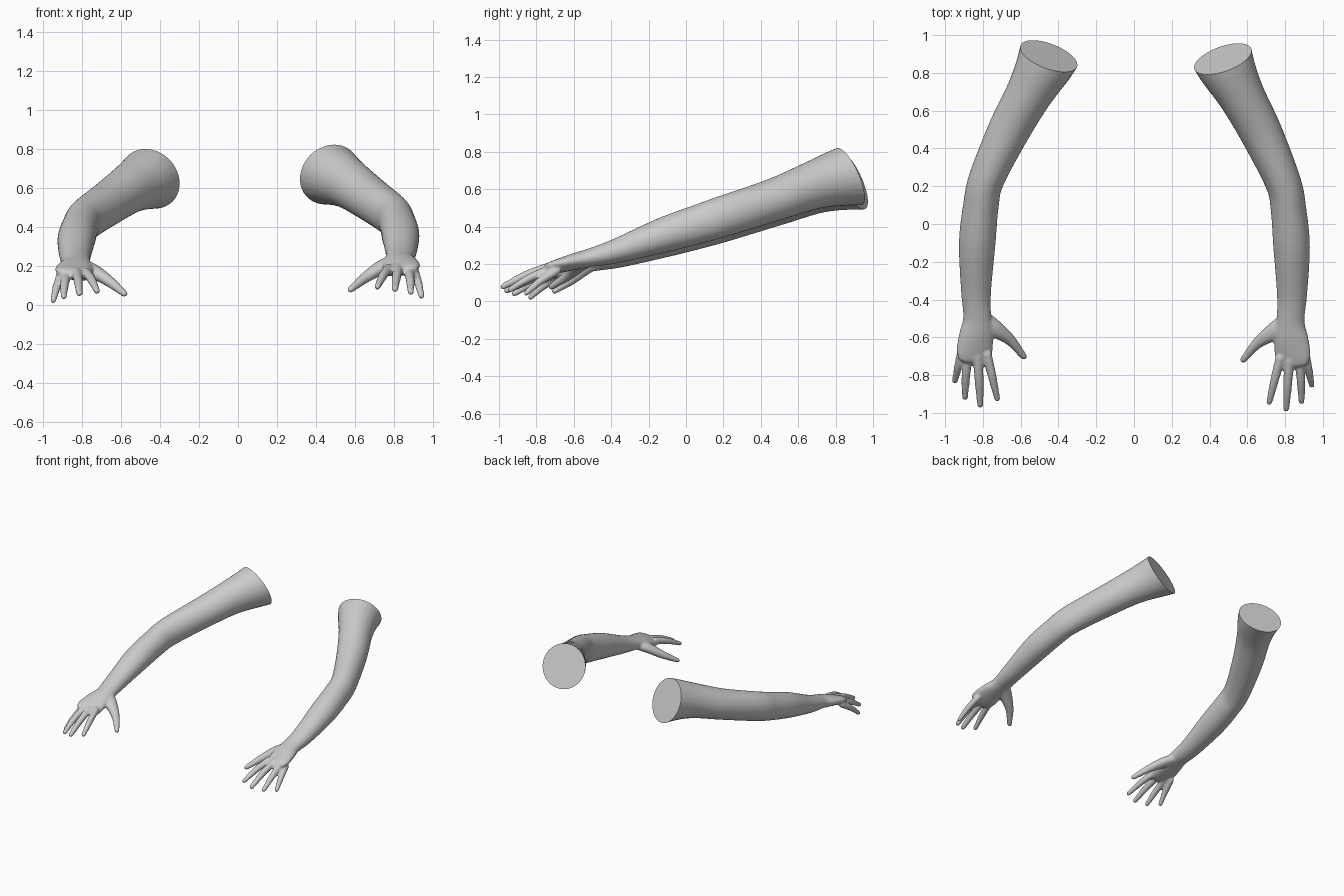
import bpy, bmesh, math
from mathutils import Vector, Matrix

cube = bpy.data.objects.get("Cube")
if cube:
    bpy.data.objects.remove(cube)

skin = bpy.data.materials.new("light_grey")
skin.use_nodes = True
GREY = (0.6, 0.6, 0.6, 1)
skin.diffuse_color = GREY
skin.node_tree.nodes["Principled BSDF"].inputs["Base Color"].default_value = GREY


def smooth_path(keys, steps=5):
    """Catmull-Rom through rows of x, y, z, half width, half height, roll."""
    rows = [Vector(k) for k in keys]
    ext = [rows[0] * 2 - rows[1]] + rows + [rows[-1] * 2 - rows[-2]]
    out = []
    for a, b, c, d in zip(ext, ext[1:], ext[2:], ext[3:]):
        for s in range(steps):
            t = s / steps
            out.append(0.5 * (2 * b + (c - a) * t + (2 * a - 5 * b + 4 * c - d) * t ** 2
                              + (3 * b - a - 3 * c + d) * t ** 3))
    return out + [rows[-1]]


def loft(bm, keys, sides=28):
    """Closed tube of elliptical sections with rounded ends."""
    path = smooth_path(keys)
    pts = [Vector(p[:3]) for p in path]
    n = len(pts)
    rings = []

    def ring(i, push, scale):
        tan = (pts[min(i + 1, n - 1)] - pts[max(i - 1, 0)]).normalized()
        side = tan.cross(Vector((0, 0, 1))).normalized()
        up = side.cross(tan)
        turn = Matrix.Rotation(path[i][5], 3, tan)
        side, up = turn @ side, turn @ up
        w, h = path[i][3] * scale, path[i][4] * scale
        c = pts[i] + tan * push * min(path[i][3], path[i][4])
        rings.append([bm.verts.new(c + side * w * math.cos(a) + up * h * math.sin(a))
                      for a in (math.tau * k / sides for k in range(sides))])

    ends = [math.radians(a) for a in (25, 50, 75)]
    for a in reversed(ends):
        ring(0, -math.sin(a), math.cos(a))
    for i in range(n):
        ring(i, 0, 1)
    for a in ends:
        ring(n - 1, math.sin(a), math.cos(a))
    for r, s in zip(rings, rings[1:]):
        for k in range(sides):
            j = (k + 1) % sides
            bm.faces.new((r[k], r[j], s[j], s[k]))
    bm.faces.new(rings[0][::-1])
    bm.faces.new(rings[-1])


def finger(bm, base, middle, tip, r):
    loft(bm, [(*base, r * 1.1, r * 1.1, 0), (*middle, r, r, 0), (*tip, r * 0.72, r * 0.7, 0)], 16)


bm = bmesh.new()

# Upper arm, forearm and palm
loft(bm, [
    (0.39, 1.06, 0.68, 0.19, 0.19, 0),
    (0.46, 0.87, 0.648, 0.158, 0.16, 0),
    (0.55, 0.70, 0.60, 0.125, 0.13, 0),
    (0.66, 0.50, 0.525, 0.112, 0.115, 0),
    (0.78, 0.24, 0.44, 0.095, 0.11, 0),
    (0.81, 0.10, 0.395, 0.094, 0.105, 0),
    (0.83, -0.10, 0.333, 0.097, 0.094, 0),
    (0.836, -0.35, 0.248, 0.080, 0.066, 0),
    (0.83, -0.49, 0.212, 0.074, 0.050, 0),
    (0.835, -0.58, 0.190, 0.090, 0.044, 0.1),
    (0.843, -0.66, 0.168, 0.097, 0.036, 0.17),
    (0.845, -0.71, 0.154, 0.088, 0.028, 0.2)])

# Four fingers
finger(bm, (0.912, -0.67, 0.142), (0.932, -0.76, 0.085), (0.948, -0.832, 0.022), 0.0215)
finger(bm, (0.880, -0.69, 0.155), (0.890, -0.81, 0.105), (0.895, -0.918, 0.042), 0.023)
finger(bm, (0.828, -0.70, 0.165), (0.820, -0.83, 0.120), (0.814, -0.958, 0.058), 0.024)
finger(bm, (0.778, -0.69, 0.165), (0.750, -0.81, 0.125), (0.724, -0.925, 0.070), 0.023)

# Thumb and its fleshy root
loft(bm, [(0.80, -0.50, 0.20, 0.045, 0.035, 0),
          (0.735, -0.555, 0.168, 0.046, 0.036, 0),
          (0.655, -0.615, 0.115, 0.030, 0.028, 0),
          (0.583, -0.703, 0.056, 0.018, 0.017, 0)], 16)

bmesh.ops.recalc_face_normals(bm, faces=bm.faces)
rough = bpy.data.meshes.new("rough_arm")
bm.to_mesh(rough)
bm.free()

# Fuse the parts into one skin
helper = bpy.data.objects.new("arm_helper", rough)
bpy.context.collection.objects.link(helper)
fuse = helper.modifiers.new("fuse", 'REMESH')
fuse.mode = 'VOXEL'
fuse.voxel_size = 0.008
relax = helper.modifiers.new("relax", 'SMOOTH')
relax.factor = 0.5
relax.iterations = 6
depsgraph = bpy.context.evaluated_depsgraph_get()
fused = bpy.data.meshes.new_from_object(helper.evaluated_get(depsgraph))
bpy.data.objects.remove(helper)


def make_arm(name, matrix, mirrored):
    bm = bmesh.new()
    bm.from_mesh(fused)
    # Slanted flat cut at the shoulder
    bmesh.ops.bisect_plane(bm, geom=bm.verts[:] + bm.edges[:] + bm.faces[:],
                           plane_co=(0.46, 0.89, 0.65), plane_no=(-0.38, 1, 0.46),
                           clear_outer=True)
    rim = [e for e in bm.edges if e.is_boundary]
    bmesh.ops.holes_fill(bm, edges=rim, sides=0)
    bm.transform(matrix)
    if mirrored:
        bmesh.ops.reverse_faces(bm, faces=bm.faces)
    mesh = bpy.data.meshes.new(name)
    bm.to_mesh(mesh)
    bm.free()
    mesh.materials.clear()
    mesh.materials.append(skin)
    arm = bpy.data.objects.new(name, mesh)
    bpy.context.collection.objects.link(arm)
    bpy.ops.object.select_all(action='DESELECT')
    arm.select_set(True)
    bpy.context.view_layer.objects.active = arm
    bpy.ops.object.shade_smooth_by_angle(angle=math.radians(40))


make_arm("right_arm", Matrix.Scale(-1, 4, (1, 0, 0)), True)
make_arm("left_arm", Matrix.Translation((0.006, -0.008, 0.022)) @ Matrix.Rotation(-0.015, 4, 'Z'), False)
